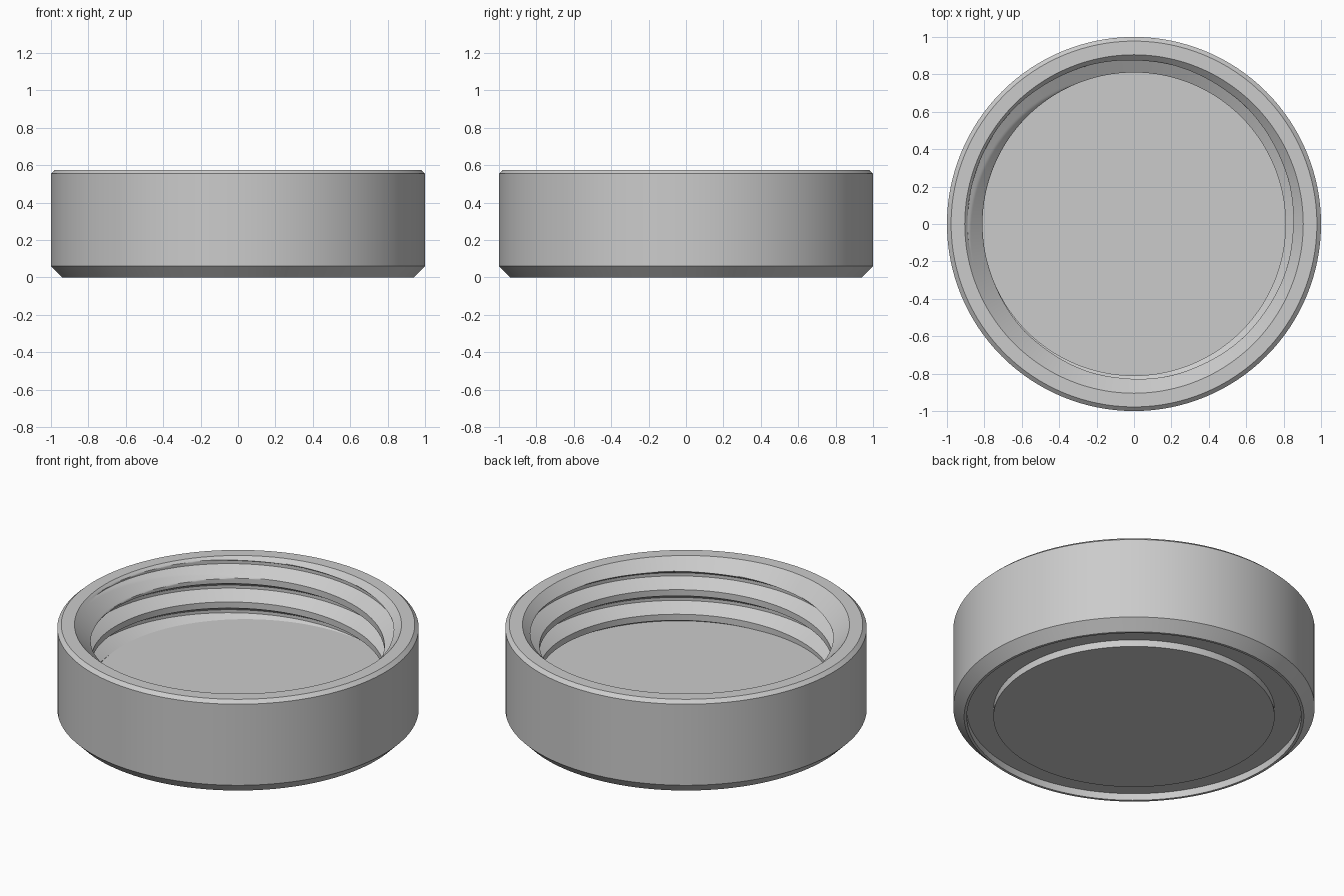
import bpy, bmesh, math

if "Cube" in bpy.data.objects:
    bpy.data.objects.remove(bpy.data.objects["Cube"])

SEGMENTS = 128
TOP, FLOOR = 0.575, 0.21
MOUTH, ROOT, CREST = 0.905, 0.89, 0.81
PITCH, STEPS = 0.15, 32
CREST_HEIGHT = 0.414          # crest height at angle zero

grey = bpy.data.materials.new("light grey")
grey.use_nodes = True
colour = (0.6, 0.6, 0.6, 1)
grey.diffuse_color = colour
grey.node_tree.nodes["Principled BSDF"].inputs["Base Color"].default_value = colour


def sweep(name, profile_at):
    """Join one profile per angle into a round surface."""
    bm = bmesh.new()
    columns = []
    for i in range(SEGMENTS + 1):
        turn = i / SEGMENTS
        a = turn * math.tau
        columns.append([bm.verts.new((r * math.cos(a), r * math.sin(a), z))
                        for r, z in profile_at(turn)])
    for here, there in zip(columns, columns[1:]):
        for j in range(len(here) - 1):
            bm.faces.new((here[j], there[j], there[j + 1], here[j + 1]))
    bmesh.ops.remove_doubles(bm, verts=bm.verts, dist=0.00005)
    mesh = bpy.data.meshes.new(name)
    bm.to_mesh(mesh)
    bm.free()
    mesh.materials.append(grey)
    obj = bpy.data.objects.new(name, mesh)
    bpy.context.collection.objects.link(obj)
    bpy.ops.object.select_all(action="DESELECT")
    obj.select_set(True)
    bpy.context.view_layer.objects.active = obj
    bpy.ops.object.shade_smooth_by_angle(angle=math.radians(25))
    return obj


def thread_profile(turn):
    """Trapezoid thread, opened by a chamfer at the mouth, from top to floor."""
    points = []
    for k in range(2 * STEPS, -3 * STEPS, -1):
        z = CREST_HEIGHT + PITCH * (k / STEPS + turn)
        z = min(TOP, max(FLOOR, z))
        phase = (z - CREST_HEIGHT) / PITCH - turn
        offset = abs(phase - round(phase))
        slope = min(1, max(0, (offset - 1 / 8) / (5 / 16)))
        r = CREST + (ROOT - CREST) * slope
        points.append((max(r, MOUTH - (TOP - z)), z))
    return points


# Outer body with chamfers and an annular groove underneath
body = [(0, 0), (0.778, 0), (0.778, 0.042), (0.925, 0.042), (0.925, 0),
        (0.94, 0), (1, 0.06), (1, 0.555), (0.978, TOP), (MOUTH, TOP)]
sweep("lid_body", lambda turn: body)

# Inner screw thread
sweep("inner_thread", thread_profile)

# Inside floor
sweep("inner_floor", lambda turn: [(0.9, FLOOR), (0, FLOOR)])
